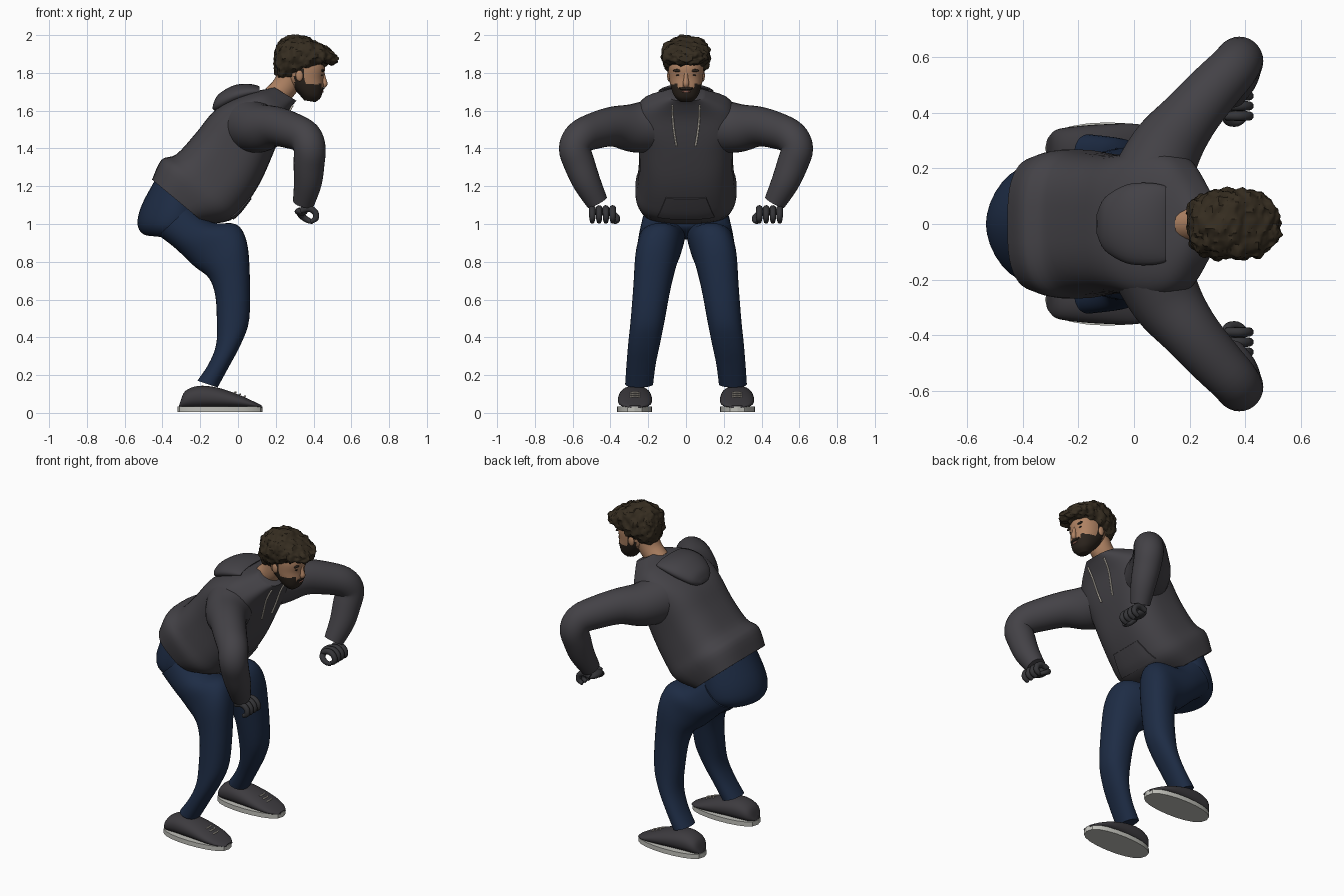
import bpy, bmesh, math
from mathutils import Vector, noise
from mathutils.bvhtree import BVHTree

cube = bpy.data.objects.get("Cube")
if cube:
    bpy.data.objects.remove(cube)


def material(name, r, g, b):
    m = bpy.data.materials.new(name)
    m.use_nodes = True
    m.diffuse_color = (r, g, b, 1)
    m.node_tree.nodes["Principled BSDF"].inputs["Base Color"].default_value = (r, g, b, 1)
    return m


HOODIE = material("charcoal cloth", .057, .054, .062)
JEANS = material("navy denim", .0125, .025, .059)
HAIR = material("brown hair", .035, .025, .014)
BEARD = material("dark beard", .024, .017, .012)
SKIN = material("skin", .43, .225, .125)
LIP = material("lip", .26, .11, .08)
SHOE = material("shoe grey", .046, .043, .049)
SOLE = material("pale sole", .52, .52, .48)
CORD = material("pale cord", .66, .61, .53)
GLOVE = material("dark glove", .035, .035, .039)


def smooth(rows, n):
    """Run a soft spline through rows of numbers."""
    rows = [Vector(r) for r in rows]
    out = []
    for i in range(len(rows) - 1):
        a, b, c, d = rows[max(i - 1, 0)], rows[i], rows[i + 1], rows[min(i + 2, len(rows) - 1)]
        for k in range(n):
            t = k / n
            out.append(b + (c - a) * (t / 2) + (a * 2 - b * 5 + c * 4 - d) * (t * t / 2)
                       + (b * 3 - a - c * 3 + d) * (t ** 3 / 2))
    return out + [rows[-1]]


def finish(name, bm, mats, rule=None, angle=50):
    bmesh.ops.recalc_face_normals(bm, faces=bm.faces)
    mesh = bpy.data.meshes.new(name)
    if rule:
        for f in bm.faces:
            f.material_index = rule(f.calc_center_median())
    bm.to_mesh(mesh)
    bm.free()
    for m in mats:
        mesh.materials.append(m)
    ob = bpy.data.objects.new(name, mesh)
    bpy.context.collection.objects.link(ob)
    bpy.ops.object.select_all(action='DESELECT')
    ob.select_set(True)
    bpy.context.view_layer.objects.active = ob
    bpy.ops.object.shade_smooth_by_angle(angle=math.radians(angle))
    return ob


def loft(name, rings, mats, rule=None, bump=0, angle=50):
    bm = bmesh.new()
    loops = [[bm.verts.new(p) for p in ring] for ring in rings]
    for a, b in zip(loops, loops[1:]):
        for i in range(len(a)):
            j = (i + 1) % len(a)
            bm.faces.new((a[i], a[j], b[j], b[i]))
    bm.faces.new(loops[0])
    bm.faces.new(loops[-1])
    if bump:  # curly lumps
        bm.normal_update()
        for v in bm.verts:
            v.co += v.normal * bump * (noise.noise(v.co * 28) + .6 * noise.noise(v.co * 60))
    return finish(name, bm, mats, rule, angle)


def sections(rows, s=1, n=4, seg=32, power=.9):
    """Rows: back x, back z, front x, front z, side offset, half width."""
    rings = []
    for bx, bz, fx, fz, yc, hw in smooth(rows, n):
        ring = []
        for i in range(seg):
            a = math.tau * i / seg
            c = math.copysign(abs(math.cos(a)) ** power, math.cos(a)) / 2
            w = math.copysign(abs(math.sin(a)) ** power, math.sin(a))
            ring.append(((bx + fx) / 2 + c * (fx - bx), s * (yc + w * hw),
                         (bz + fz) / 2 + c * (fz - bz)))
        rings.append(ring)
    return rings


def tube(rows, s=1, n=4, seg=20):
    """Rows: x, y, z, radius."""
    pts = smooth(rows, n)
    rings, side = [], None
    for i, p in enumerate(pts):
        d = (pts[min(i + 1, len(pts) - 1)] - pts[max(i - 1, 0)]).to_3d().normalized()
        side = side or d.orthogonal()
        side = (side - d * side.dot(d)).normalized()
        up = d.cross(side)
        ring = []
        for k in range(seg):
            a = math.tau * k / seg
            q = p.to_3d() + (side * math.cos(a) + up * math.sin(a)) * p[3]
            ring.append((q.x, q.y * s, q.z))
        rings.append(ring)
    return rings


def blob(name, at, size, mat):
    bm = bmesh.new()
    bmesh.ops.create_uvsphere(bm, u_segments=16, v_segments=10, radius=1)
    for v in bm.verts:
        v.co = Vector(at) + v.co * Vector(size)
    return finish(name, bm, [mat])


# Hooded top
torso = loft("hoodie_body", sections([
    (-.455, 1.235, -.17, .998, 0, .245), (-.405, 1.34, -.04, 1.02, 0, .268),
    (-.325, 1.37, .04, 1.1, 0, .256), (-.22, 1.485, .118, 1.22, 0, .248),
    (-.13, 1.595, .185, 1.37, 0, .256), (-.03, 1.66, .218, 1.46, 0, .27),
    (.08, 1.7, .25, 1.56, 0, .235), (.155, 1.715, .287, 1.625, 0, .15),
    (.19, 1.725, .31, 1.652, 0, .095)], power=.68, seg=48), [HOODIE])
loft("hood", sections([
    (-.135, 1.61, -.133, 1.63, 0, .035), (-.105, 1.595, -.105, 1.685, 0, .095),
    (-.035, 1.62, -.025, 1.733, 0, .14), (.045, 1.65, .055, 1.742, 0, .148),
    (.115, 1.68, .115, 1.728, 0, .135), (.09, 1.695, .09, 1.715, 0, .11)],
    power=1), [HOODIE])

# Jeans seat
loft("jeans_seat", sections([
    (-.435, 1.24, -.18, 1.06, 0, .205), (-.51, 1.1, -.15, .995, 0, .222),
    (-.532, 1.0, -.19, .95, 0, .21), (-.5, .945, -.26, .92, 0, .15),
    (-.43, .935, -.32, .925, 0, .06)], power=1.1), [JEANS])


# Head: beard and sideburns follow height and depth
def beard_rule(c):
    cheek = abs(c.y) > .045
    if c.x > .31 and c.z < 1.712 + .03 * cheek:
        return 1
    return 1 if .3 < c.x < .355 and c.z < 1.82 else 0


loft("neck", tube([(.19, 0, 1.67, .065), (.25, 0, 1.73, .068), (.29, 0, 1.82, .07)]), [SKIN])
loft("head", sections([
    (.35, 1.655, .41, 1.645, 0, .035), (.32, 1.69, .438, 1.67, 0, .063),
    (.28, 1.73, .452, 1.72, 0, .08), (.25, 1.77, .452, 1.77, 0, .089),
    (.24, 1.83, .46, 1.83, 0, .093), (.24, 1.89, .44, 1.89, 0, .085)], n=8, seg=48),
    [SKIN, BEARD], beard_rule)
loft("nose", tube([(.448, 0, 1.805, .009), (.454, 0, 1.77, .012),
                   (.457, 0, 1.742, .017), (.45, 0, 1.728, .012)]), [SKIN])
blob("moustache", (.446, 0, 1.718), (.012, .04, .008), BEARD)
blob("mouth", (.447, 0, 1.701), (.007, .024, .006), LIP)
loft("hair", sections([
    (.19, 1.83, .19, 1.9, 0, .035), (.21, 1.775, .21, 1.955, 0, .085),
    (.26, 1.765, .26, 1.99, 0, .112), (.32, 1.78, .32, 1.995, 0, .124),
    (.38, 1.815, .38, 1.982, 0, .126), (.45, 1.842, .45, 1.945, 0, .116),
    (.5, 1.845, .5, 1.915, 0, .08), (.525, 1.86, .525, 1.89, 0, .035)],
    n=8, seg=64, power=.85), [HAIR], bump=.014, angle=35)

# Surface finder for details laid on the cloth
bm = bmesh.new()
bm.from_mesh(torso.data)
cloth = BVHTree.FromBMesh(bm)
bm.free()


def on_cloth(start, direction, lift):
    hit, normal, _, _ = cloth.ray_cast(Vector(start), Vector(direction))
    return hit + normal * lift


# Front pocket: thin plate hugging the belly
bm = bmesh.new()
ray = Vector((-.65, 0, .75))
grid = []
for i in range(7):
    t = i / 6
    grid.append([bm.verts.new(on_cloth(
        (.36 + t * .11, (.15 - .045 * t) * (k / 5 - 1), .58 + t * .09), ray, .006))
        for k in range(11)])
for a, b in zip(grid, grid[1:]):
    for k in range(10):
        bm.faces.new((a[k], a[k + 1], b[k + 1], b[k]))
edge = bmesh.ops.extrude_edge_only(bm, edges=[e for e in bm.edges if e.is_boundary])
for v in edge["geom"]:
    if isinstance(v, bmesh.types.BMVert):
        v.co += ray * .01
finish("front_pocket", bm, [HOODIE], angle=30)

for s, label in ((1, "far"), (-1, "near")):
    # Sleeve
    loft(label + "_sleeve", tube([
        (.05, .13, 1.525, .148), (.115, .27, 1.508, .13), (.2, .385, 1.516, .106),
        (.287, .485, 1.493, .096), (.355, .557, 1.46, .089), (.379, .588, 1.4, .085),
        (.376, .565, 1.32, .082), (.37, .525, 1.22, .074), (.348, .47, 1.115, .058)],
        s, seg=28), [HOODIE])
    # Gloved hand with curled fingers
    blob(label + "_palm", (.335, s * .44, 1.066), (.035, .062, .022), GLOVE)
    for i in range(4):
        y = .388 + i * .036
        loft(f"{label}_finger_{i + 1}", tube([
            (.33, y, 1.07, .016), (.375, y, 1.082, .018), (.408, y, 1.062, .017),
            (.412, y, 1.03, .016), (.385, y, 1.012, .012)], s, seg=10), [GLOVE])
    loft(label + "_thumb", tube([
        (.325, .4, 1.06, .018), (.34, .37, 1.04, .017), (.37, .365, 1.02, .015),
        (.395, .378, 1.01, .011)], s, seg=10), [GLOVE])
    # Trouser leg
    loft(label + "_trouser_leg", sections([
        (-.42, .94, -.25, 1.1, .12, .11), (-.33, .87, -.14, 1.01, .127, .122),
        (-.23, .775, -.01, .998, .138, .118), (-.155, .715, .045, .91, .158, .112),
        (-.12, .62, .062, .74, .178, .1), (-.112, .48, .06, .5, .203, .09),
        (-.116, .36, .018, .37, .222, .084), (-.155, .26, -.045, .25, .238, .077),
        (-.215, .17, -.108, .135, .248, .074)], s), [JEANS])
    # Shoe, sole and laces
    loft(label + "_shoe", sections([
        (-.315, .03, -.305, .06, .275, .03), (-.285, .025, -.28, .115, .272, .065),
        (-.22, .025, -.21, .143, .27, .08), (-.12, .025, -.11, .134, .27, .088),
        (0, .025, 0, .098, .27, .09), (.08, .025, .08, .062, .27, .073),
        (.125, .025, .125, .04, .27, .035)], s), [SHOE])
    loft(label + "_sole", [[(-.095 + .225 * math.cos(a), s * (.272 + .093 * math.copysign(
        abs(math.sin(a)) ** .75, math.sin(a))), z) for a in
        [math.tau * i / 20 for i in range(20)]] for z in (0.005, .034)], [SOLE], angle=30)
    for i in range(3):
        x = -.02 + i * .025
        z = .109 - i * .0105
        loft(f"{label}_lace_{i + 1}", tube([
            (x, .246, z - .004, .0045), (x + .008, .27, z + .001, .0045),
            (x, .294, z - .004, .0045)], s, seg=8), [CORD])
    # Drawstring over the chest
    path = []
    for i in range(9):
        t = i / 8
        p = on_cloth((1, s * (.072 - .022 * t * t), 1.63 - .215 * t), (-1, 0, 0), .004)
        path.append((p.x, p.y, p.z, .005))
    loft(label + "_drawstring", tube(path, seg=8, n=2), [CORD])
    # Facial details
    blob(label + "_ear", (.325, s * .09, 1.785), (.02, .01, .03), SKIN)
    blob(label + "_eyebrow", (.448, s * .04, 1.812), (.008, .03, .008), BEARD)
    blob(label + "_eye", (.442, s * .038, 1.788), (.007, .014, .006), BEARD)
